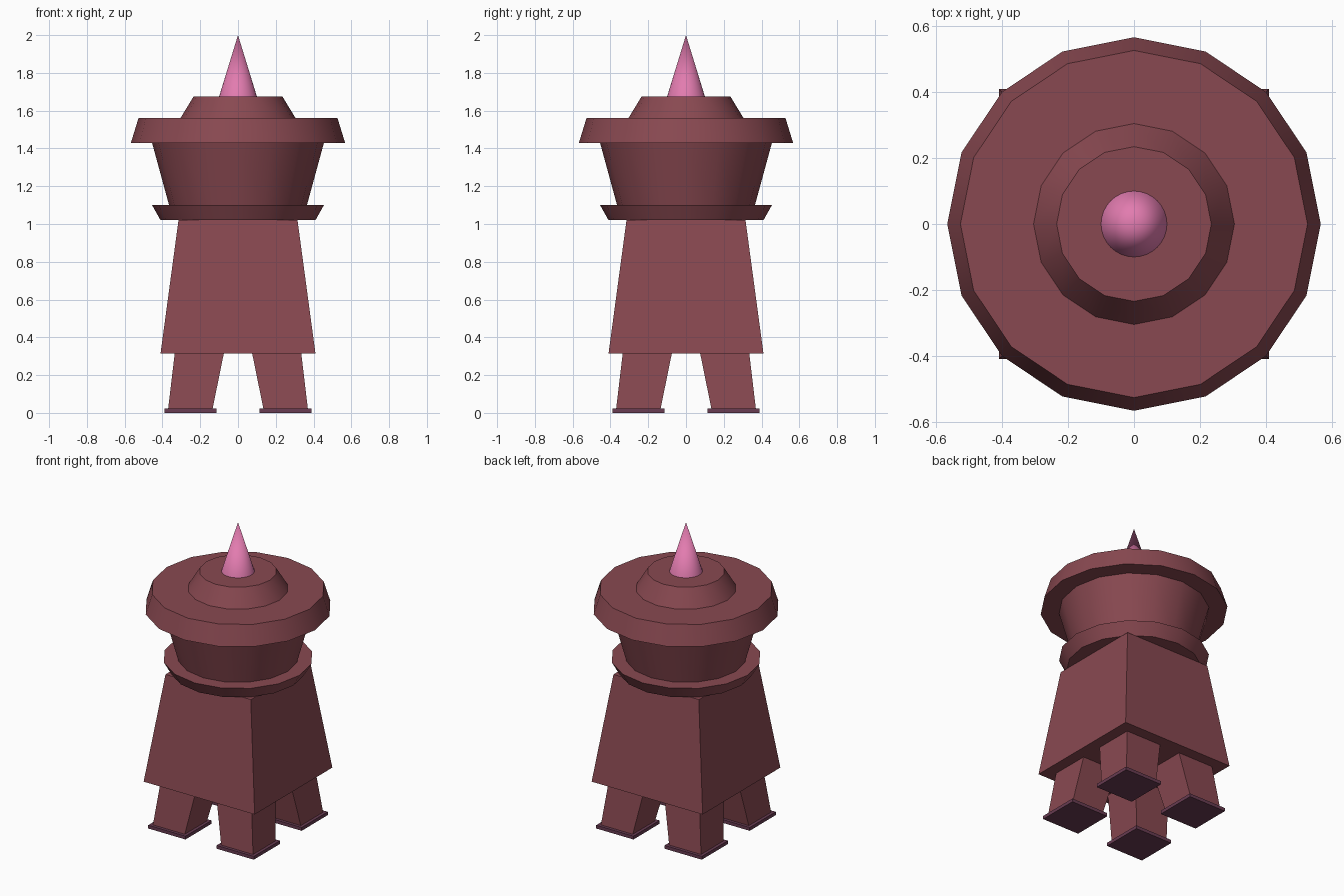
import bpy, math

cube = bpy.data.objects.get("Cube")
if cube:
    bpy.data.objects.remove(cube, do_unlink=True)


def material(name, rgb):
    mat = bpy.data.materials.new(name)
    mat.use_nodes = True
    mat.diffuse_color = (*rgb, 1)
    mat.node_tree.nodes["Principled BSDF"].inputs["Base Color"].default_value = (*rgb, 1)
    return mat


BRICK = material("brick red", (0.25, 0.066, 0.082))
PLUM = material("dark plum", (0.14, 0.045, 0.085))
PINK = material("pink", (0.76, 0.2, 0.43))


def make(name, verts, faces, mat):
    mesh = bpy.data.meshes.new(name)
    mesh.from_pydata(verts, [], faces)
    mesh.materials.append(mat)
    obj = bpy.data.objects.new(name, mesh)
    bpy.context.collection.objects.link(obj)
    return obj


def frustum(name, sides, r0, z0, r1, z1, mat):
    """Round tapered drum, smooth around the side with sharp rims."""
    bpy.ops.mesh.primitive_cone_add(vertices=sides, radius1=r0, radius2=r1,
                                    depth=z1 - z0, location=(0, 0, (z0 + z1) / 2))
    obj = bpy.context.object
    obj.name = name
    obj.data.materials.append(mat)
    bpy.ops.object.shade_smooth_by_angle(angle=math.radians(30))
    return obj


def tapered_box(name, low, z0, high, z1, mat, sx=1, sy=1):
    """Box whose bottom and top squares span the given (min, max) on both axes."""
    verts = []
    for (a, b), z in ((low, z0), (high, z1)):
        verts += [(x * sx, y * sy, z) for x, y in ((a, a), (b, a), (b, b), (a, b))]
    faces = [(3, 2, 1, 0), (4, 5, 6, 7)]
    faces += [(i, (i + 1) % 4, (i + 1) % 4 + 4, i + 4) for i in range(4)]
    if sx * sy < 0:
        faces = [f[::-1] for f in faces]
    return make(name, verts, faces, mat)


# Four splayed legs on thin foot plates
for sy, depth in ((-1, "front"), (1, "back")):
    for sx, side in ((1, "left"), (-1, "right")):
        tapered_box(f"{depth}_{side}_leg", (0.135, 0.37), 0.02, (0.075, 0.335), 0.315,
                    BRICK, sx, sy)
        tapered_box(f"{depth}_{side}_foot_plate", (0.115, 0.39), 0, (0.115, 0.39), 0.022,
                    PLUM, sx, sy)

# Square tapered tower body
tapered_box("tower_body", (-0.41, 0.41), 0.315, (-0.315, 0.315), 1.02, BRICK)

# Stacked round upper works
frustum("lower_collar", 16, 0.41, 1.02, 0.455, 1.10, BRICK)
frustum("turret_bowl", 16, 0.365, 1.10, 0.455, 1.43, BRICK)
frustum("turret_rim", 16, 0.567, 1.43, 0.527, 1.56, BRICK)
frustum("roof_cap", 16, 0.305, 1.56, 0.235, 1.675, BRICK)

# Pointed spire
frustum("spire", 32, 0.10, 1.675, 0, 2.0, PINK)
